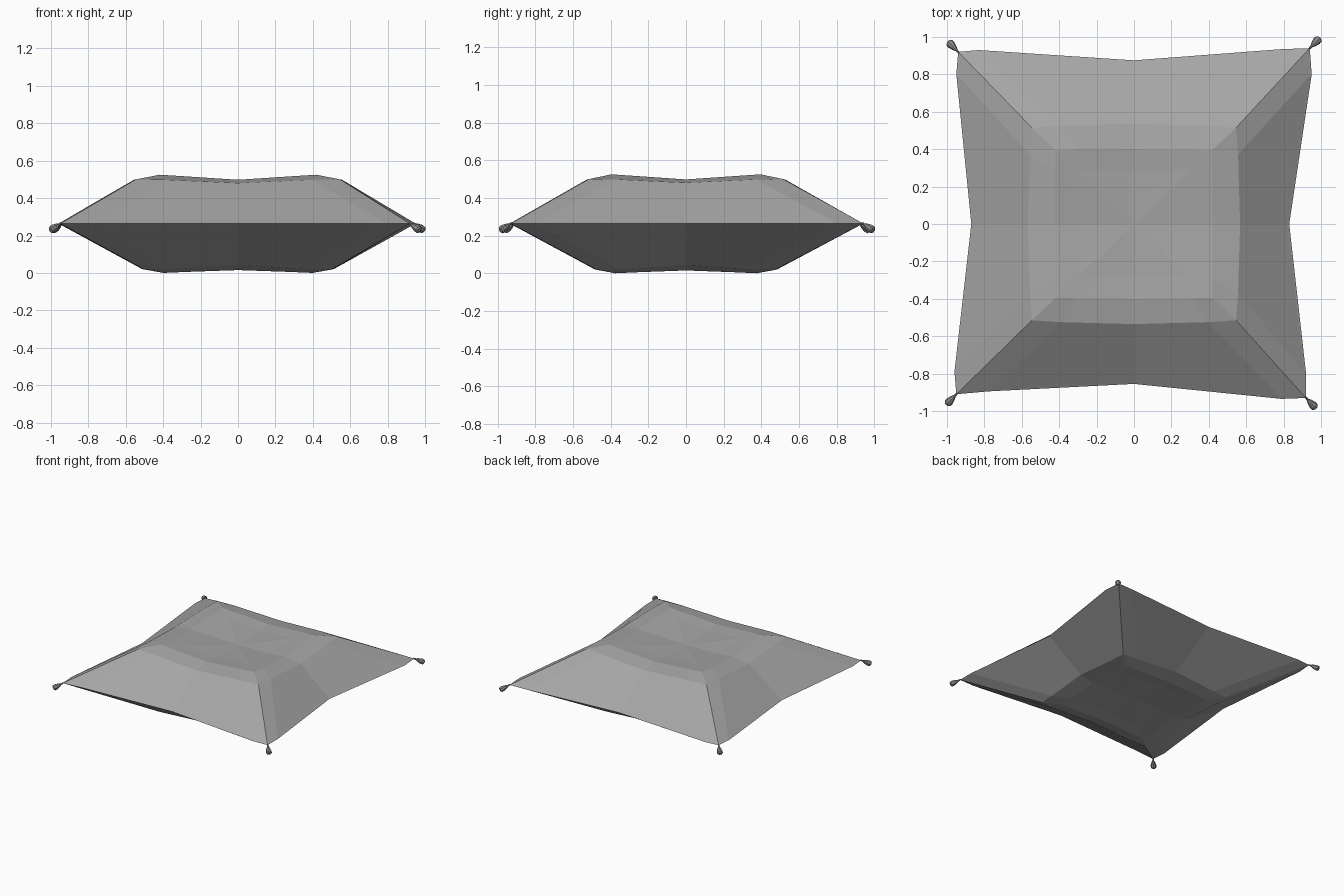
import bpy
import bmesh
from mathutils import Vector

cube = bpy.data.objects.get("Cube")
if cube:
    bpy.data.objects.remove(cube)


def make_material(name, grey):
    mat = bpy.data.materials.new(name)
    colour = (grey, grey, grey, 1)
    mat.use_nodes = True
    mat.diffuse_color = colour
    bsdf = mat.node_tree.nodes["Principled BSDF"]
    bsdf.inputs["Base Color"].default_value = colour
    return mat


def finish(bm, name, mat):
    bmesh.ops.recalc_face_normals(bm, faces=bm.faces[:])
    mesh = bpy.data.meshes.new(name)
    bm.to_mesh(mesh)
    bm.free()
    mesh.materials.append(mat)
    obj = bpy.data.objects.new(name, mesh)
    bpy.context.collection.objects.link(obj)
    return obj


def bridge(bm, a, b):
    n = len(a)
    for i in range(n):
        j = (i + 1) % n
        bm.faces.new((a[i], a[j], b[j], b[i]))


def square_ring(bm, corner, near, mid, z_corner, z_near, z_mid, stretch=1.06):
    """Sixteen points round a square: corner, near, middle, near on each side."""
    edge = (corner + mid) / 2
    side = [(corner, corner, z_corner), (near, edge, z_near),
            (0, mid, z_mid), (-near, edge, z_near)]
    ring = []
    for turn in range(4):
        for x, y, z in side:
            for _ in range(turn):
                x, y = -y, x
            ring.append(bm.verts.new((x * stretch, y, z)))
    return ring


fabric = make_material("grey fabric", 0.38)
cord = make_material("dark grey cord", 0.27)

# Cushion outline, slightly irregular, counter-clockwise from the back left corner
SEAM_Z = 0.264
outline = [(.94, .94), (.79, .935), (0, .875), (-.83, .93),
           (-.94, .92), (-.95, .8), (-.87, 0), (-.96, -.79),
           (-.95, -.91), (-.78, -.895), (0, -.855), (.79, -.935),
           (.92, -.93), (.92, -.8), (.83, 0), (.95, .8)]

# Cushion body: seam lip, sloping sides and dished panels above and below
bm = bmesh.new()
seam = [bm.verts.new((x, y, SEAM_Z)) for x, y in outline]
top = [(.515, .37, .535, .5, .498, .48),
       (.395, .29, .4, .525, .518, .498),
       (.28, .18, .28, .51, .502, .49)]
bottom = [(.475, .35, .49, .02, .02, .045),
          (.375, .27, .38, 0, .005, .015),
          (.27, .17, .27, .015, .02, .025)]
for lip, rings, centre_z in ((.007, top, .482), (-.007, bottom, .03)):
    inner = [bm.verts.new((x * .987, y * .987, SEAM_Z + lip)) for x, y in outline]
    bridge(bm, seam, inner)
    for values in rings:
        ring = square_ring(bm, *values)
        bridge(bm, inner, ring)
        inner = ring
    centre = bm.verts.new((0, 0, centre_z))
    for i in range(16):
        bm.faces.new((inner[i], inner[(i + 1) % 16], centre))
finish(bm, "cushion", fabric)

# Corner tassels: narrow at the seam, flaring to a blunt end
profile = [(-.006, .005), (.015, .007), (.03, .014), (.06, .022), (.075, .021), (.082, .013)]
corner_names = ["back_left", "back_right", "front_right", "front_left"]
for name, (x, y) in zip(corner_names, outline[::4]):
    bm = bmesh.new()
    previous = None
    for height, radius in profile:
        ring = bmesh.ops.create_circle(bm, segments=8, radius=radius)["verts"]
        bmesh.ops.translate(bm, verts=ring, vec=(0, 0, height))
        if previous:
            bridge(bm, previous, ring)
        else:
            bm.faces.new(ring)
        previous = ring
    bm.faces.new(previous)
    tassel = finish(bm, "tassel_" + name, cord)
    direction = Vector((x / abs(x) * .045, y / abs(y) * .047, -.032))
    tassel.rotation_euler = direction.to_track_quat("Z", "Y").to_euler()
    tassel.location = (x, y, SEAM_Z)
